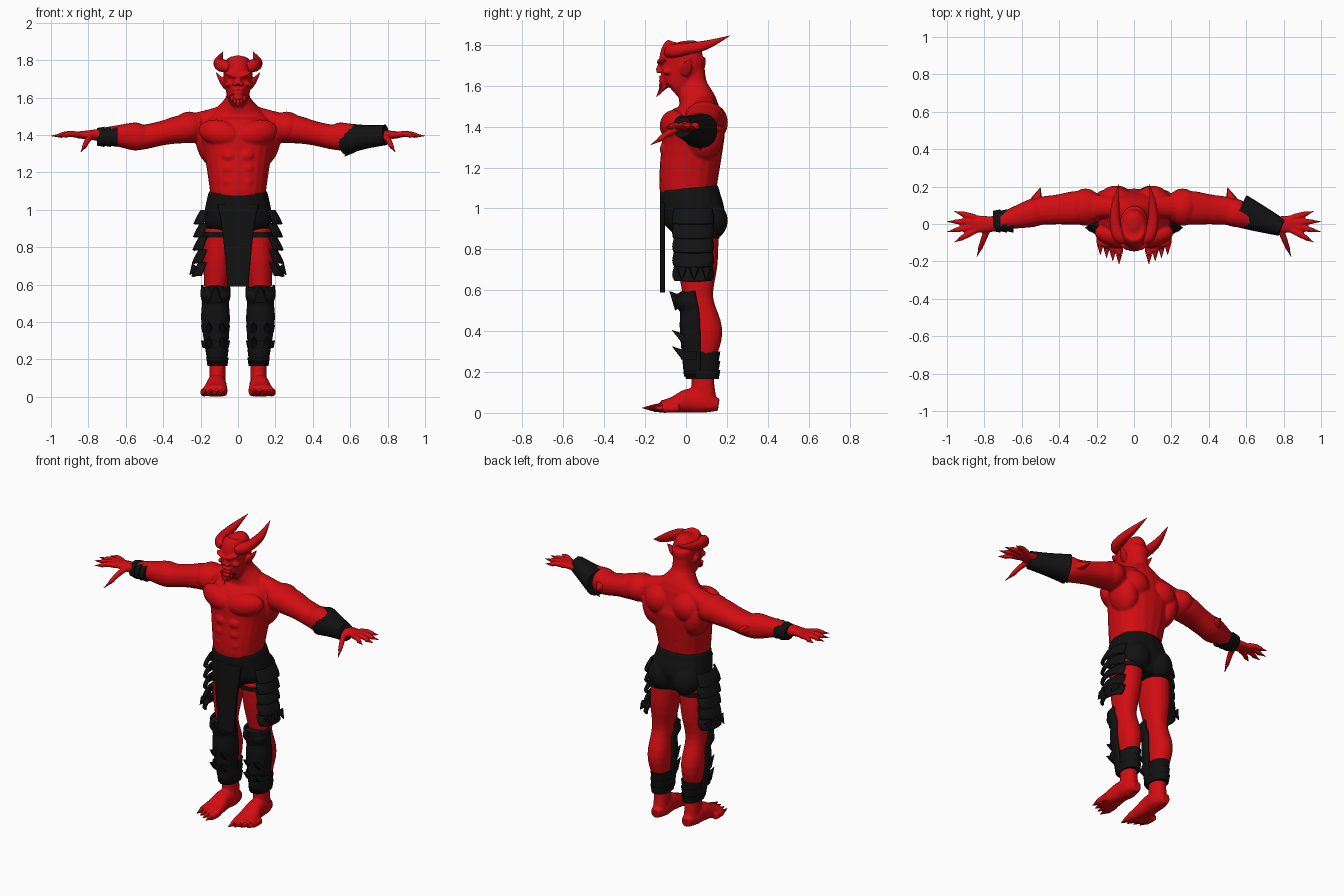
import bpy, bmesh
from math import cos, sin, copysign, radians
from mathutils import Vector, Matrix, Euler

if "Cube" in bpy.data.objects:
    bpy.data.objects.remove(bpy.data.objects["Cube"])

X, Y, Z = Matrix.Identity(3)


def material(name, colour):
    made = bpy.data.materials.new(name)
    made.use_nodes = True
    made.diffuse_color = (*colour, 1)
    made.node_tree.nodes["Principled BSDF"].inputs["Base Color"].default_value = (*colour, 1)
    return made


RED = material("red skin", (.65, .004, .006))
BLACK = material("black leather", (.006, .006, .006))


def spline(rows, steps=4):
    """Catmull-Rom interpolation of position and radii together."""
    out = []
    for i in range(len(rows) - 1):
        before, start, end = rows[max(i - 1, 0)], rows[i], rows[i + 1]
        after = rows[min(i + 2, len(rows) - 1)]
        for step in range(steps):
            t = step / steps
            out.append([b + t / 2 * (c - a + t * (2 * a - 5 * b + 4 * c - d + t * (3 * (b - c) + d - a)))
                        for a, b, c, d in zip(before, start, end, after)])
    return out + [rows[-1]]


def tube(bm, stations, ref=X, span=None, sides=20, power=.88, curved=True):
    """Loft of (point, radius along ref, optional other radius); span opens it to an arc."""
    rows = [[*point, *radii, radii[0]][:5] for point, *radii in stations]
    rows = spline(rows) if curved else rows
    centres = [Vector(row[:3]) for row in rows]
    low, high = span or (0, 360)
    rings = []
    for i, row in enumerate(rows):
        tangent = (centres[min(i + 1, len(rows) - 1)] - centres[max(i - 1, 0)]).normalized()
        across = (ref - tangent * ref.dot(tangent)).normalized()
        other = tangent.cross(across)
        ring = []
        for k in range(sides + 1 if span else sides):
            angle = radians(low + (high - low) * k / sides)
            c, s = [copysign(abs(f(angle)) ** power, f(angle)) for f in (cos, sin)]
            ring.append(bm.verts.new(centres[i] + across * c * row[3] + other * s * row[4]))
        rings.append(ring)
    for ring, following in zip(rings, rings[1:]):
        for k in range(sides):
            j = (k + 1) % len(ring)
            bm.faces.new((ring[k], ring[j], following[j], following[k]))
    if not span:
        bm.faces.new(rings[0][::-1])
        bm.faces.new(rings[-1])


def column(bm, rows, **options):
    """Upright loft on the centre line from (y, z, half width, half depth)."""
    tube(bm, [((0, y, z), width, depth) for y, z, width, depth in rows], **options)


def blob(bm, centre, size, turn=(0, 0, 0)):
    rotation = Euler([radians(v) for v in turn])
    bmesh.ops.create_icosphere(bm, subdivisions=3, radius=1,
                               matrix=Matrix.LocRotScale(Vector(centre), rotation, Vector(size)))


def spike(bm, base, tip, radius, ref=X):
    tube(bm, [(base, radius), (tip, .001)], ref, sides=8, curved=False)


def finish(bm, name, colour, mirror=True, voxel=0, thick=0):
    bmesh.ops.recalc_face_normals(bm, faces=bm.faces)
    mesh = bpy.data.meshes.new(name)
    bm.to_mesh(mesh)
    bm.free()
    mesh.polygons.foreach_set("use_smooth", [True] * len(mesh.polygons))
    mesh.set_sharp_from_angle(angle=radians(40))
    mesh.materials.append(colour)
    part = bpy.data.objects.new(name, mesh)
    bpy.context.collection.objects.link(part)
    if thick:
        part.modifiers.new("thickness", "SOLIDIFY").thickness = thick
    if mirror:
        part.modifiers.new("mirror", "MIRROR").use_mirror_merge = False
    if voxel:
        blend = part.modifiers.new("blend", "REMESH")
        blend.mode, blend.voxel_size, blend.use_smooth_shade = "VOXEL", voxel, True
        relax = part.modifiers.new("relax", "SMOOTH")
        relax.factor, relax.iterations = .5, 3


# ---- joints of the left side
shoulder, elbow, wrist = Vector((.26, .09, 1.44)), Vector((.5, .07, 1.39)), Vector((.76, 0, 1.4))
hip, knee, calf = Vector((.1, .05, .9)), Vector((.12, .06, .56)), Vector((.12, .09, .4))
ankle, heel = Vector((.11, .08, .18)), Vector((.11, .09, .02))
palm = wrist + X * .1
thigh = hip.lerp(knee, .5)

# ---- body: one half, mirrored and blended into a single skin
body, claws = bmesh.new(), bmesh.new()
# torso and neck
column(body, [(.03, .95, .14, .12), (.01, 1.1, .15, .14), (.03, 1.3, .18, .15), (.04, 1.4, .2, .15),
              (.06, 1.5, .15, .1), (.03, 1.6, .065, .075), (.02, 1.7, .06, .07)])
# trapezius, shoulder, chest, lat, shoulder blade, spine and belly muscles
tube(body, [((0, .07, 1.54), .05), ((.12, .09, 1.485), .06), (shoulder, .07)], Y)
blob(body, shoulder, (.09, .1, .085))
blob(body, (.1, -.065, 1.41), (.115, .06, .07), (0, -12, 14))
blob(body, (.15, .085, 1.36), (.075, .1, .13), (0, 12, 0))
blob(body, (.1, .13, 1.42), (.09, .075, .09))
blob(body, (.04, .1, 1.2), (.035, .06, .14))
for row in range(3):
    blob(body, (.045, -.1, 1.15 + row * .07), (.042, .028, .036))
# arm
tube(body, [(shoulder - X * .06, .08), (shoulder.lerp(elbow, .2), .09, .075),
            (shoulder.lerp(elbow, .6), .08, .065), (elbow, .075, .066),
            (elbow.lerp(wrist, .2), .074, .075), (elbow.lerp(wrist, .5), .06),
            (elbow.lerp(wrist, .8), .044), (wrist, .042, .03), (palm, .048, .018)], Y)
spike(claws, elbow + X * .03 + Y * .03, elbow + Y * .125, .045)


# fingers and thumb
def finger(root, tip):
    tube(body, [(root, .018), (root.lerp(tip, .4) + Z * .008, .016), (root.lerp(tip, .75), .012)],
         Z, sides=10)
    spike(claws, root.lerp(tip, .6), tip, .013, Z)


for k in (-1.5, -.5, .5, 1.5):
    finger(palm - X * .01 + Y * k * .023, Vector((1.005 - k * k / 50, k * .055 - .015, 1.395)))
finger(wrist + X * .02 - Y * .02, Vector((.84, -.175, 1.31)))
# leg
tube(body, [(hip, .083, .11), (thigh, .077, .1), (knee, .06, .073), (calf, .065, .088),
            (calf.lerp(ankle, .6), .05, .063), (ankle, .044, .055), (heel, .045, .065)])
# foot and toes
tube(body, [(heel + Y * .07 + Z * .02, .03), (heel + Z * .03, .05), ((.115, .02, .06), .052, .06),
            ((.12, -.06, .04), .064, .04), ((.125, -.12, .03), .07, .03)])
for i in range(4):
    toe = Vector((.08 + i / 30, i / 60 - .165, .024))
    tube(body, [(toe + Y * .08, .022), (toe + Y * .03, .022), (toe, .018)], sides=10)
    spike(claws, toe, toe - Y * .05, .016)
# head, nose, brow, cheek, nostril, lips, chin and ear
column(body, [(-.065, 1.575, .03, .045), (-.047, 1.6, .056, .072), (-.02, 1.7, .076, .112),
              (-.015, 1.76, .076, .108), (0, 1.8, .058, .08), (0, 1.82, .02, .03)], power=.95)
tube(body, [((0, -.115, 1.72), .012), ((0, -.14, 1.672), .017, .012)], sides=10)
blob(body, (.035, -.12, 1.722), (.042, .02, .013), (0, -18, 20))
blob(body, (.048, -.092, 1.672), (.025, .025, .016), (0, 20, 25))
blob(body, (.02, -.135, 1.67), (.011, .012, .009))
for z in (1.642, 1.624):
    blob(body, (0, -.115, z), (.032, .018, .008))
blob(body, (0, -.11, 1.6), (.03, .024, .02))
tube(body, [((.066, -.01, 1.655), .012, .022), ((.088, .005, 1.69), .012, .03),
            ((.118, .025, 1.735), .003)], sides=10)
finish(body, "body", RED, voxel=.006)
finish(claws, "claws_and_elbow_spikes", RED)

# ---- horns and goatee
horns = bmesh.new()
tube(horns, [((.045, -.085, 1.76), .025), ((.08, -.065, 1.77), .034), ((.1, 0, 1.78), .03),
             ((.1, .1, 1.8), .022), ((.08, .215, 1.845), .001)], Z, sides=14)
finish(horns, "horns", RED)
goatee = bmesh.new()
for strand in range(3):
    x = strand * .015
    spike(goatee, (x, -.105, 1.605), (x * 1.2, x - .145, 1.545 + x), .02)
finish(goatee, "goatee", RED)

# ---- briefs
briefs = bmesh.new()
column(briefs, [(.015, 1.1, .156, .143), (.022, 1.04, .17, .15), (.04, .96, .183, .152),
                (.05, .91, .165, .125), (.06, .85, .09, .09)])
blob(briefs, (.085, .105, .94), (.09, .1, .1))
finish(briefs, "briefs", BLACK, voxel=.008)

# ---- front flap
flap = bmesh.new()
column(flap, [(-.115, .59, .055, .012), (-.115, .9, .085, .012), (-.115, 1.03, .11, .012)], power=.35)
finish(flap, "front_flap", BLACK, mirror=False)

# ---- thigh straps
strap = bmesh.new()
band_middle = hip.lerp(knee, .1)
tube(strap, [(band_middle + Z * side * .014, .09, .112) for side in (-1, 1)], curved=False)
finish(strap, "thigh_straps", BLACK)

# ---- hip guards of overlapping plates, with hooks along the lower edge
guards, hooks = bmesh.new(), bmesh.new()
for i in range(5):
    plate = hip + Z * (.035 - i * .07) - Y * .015
    grow = i * .003
    tube(guards, [(plate + Z * .065, .1 + grow, .105), (plate + Z * .02, .125 + grow, .115),
                  (plate - Z * .01, .138 + grow, .114 - grow)], span=(-58, 58), power=.7)
for i in range(3):
    root = Vector((.225, i * .06 - .02, .7))
    spike(hooks, root, root + X * .035 - Z * .05, .025)
finish(guards, "hip_guards", BLACK, thick=.012)
finish(hooks, "hip_guard_hooks", BLACK)

# ---- shin guards with knee caps, cuffs, ridges and spikes
shins, trim = bmesh.new(), bmesh.new()
tube(shins, [(ankle - Y * .02, .052, .07), (calf - Y * .035, .076, .085),
             (knee - Y * .01 - Z * .06, .072, .08), (knee - Y * .02 - Z * .02, .08, .085),
             (knee - Y * .03 + Z * .035, .078, .09)], span=(172, 368))
blob(trim, knee - Y * .06 - Z * .015, (.078, .055, .055))
spike(trim, knee - Y * .08 - Z * .03, knee - Y * .14 + Z * .035, .045)
for i in range(3):
    cuff = ankle + Z * (i * .045 - .015)
    tube(trim, [(cuff, .053 + i * .001, .08), (cuff + Z * .045, .06, .088)], curved=False)
for z in (.28, .36):
    ridge = Vector((knee.x, .055, z))
    tube(trim, [(ridge - Z * .02, .07, .08), (ridge + Z * .02, .078, .085)],
         span=(180, 360), curved=False)
    for side in (-.035, .035):
        root = ridge + X * side - Y * .06
        spike(trim, root, root - Y * .063 + Z * .045, .024)
finish(shins, "shin_guards", BLACK, thick=.012)
finish(trim, "knee_caps_cuffs_and_spikes", BLACK)

# ---- large left bracer and small right wristband
bracer, band = bmesh.new(), bmesh.new()
bracer_top, bracer_end = elbow + X * .07 - Z * .01, wrist + X * .03 - Y * .02
tube(bracer, [(bracer_top, .09, .085), (bracer_top.lerp(bracer_end, .5), .07, .064),
              (bracer_end, .046, .054)], Y)
spike(bracer, bracer_top + X * .04 - Z * .05, bracer_top - Z * .095, .03)
spike(bracer, bracer_end - X * .03 + Z * .03, bracer_end + Z * .055, .025)
for i in range(3):
    edge = Vector((-.645 - i * .035, .016, 1.39))
    tube(band, [(edge, .062, .054), (edge - X * .04, .054, .047)], Y, curved=False)
finish(bracer, "left_bracer", BLACK, mirror=False)
finish(band, "right_wristband", BLACK, mirror=False)
